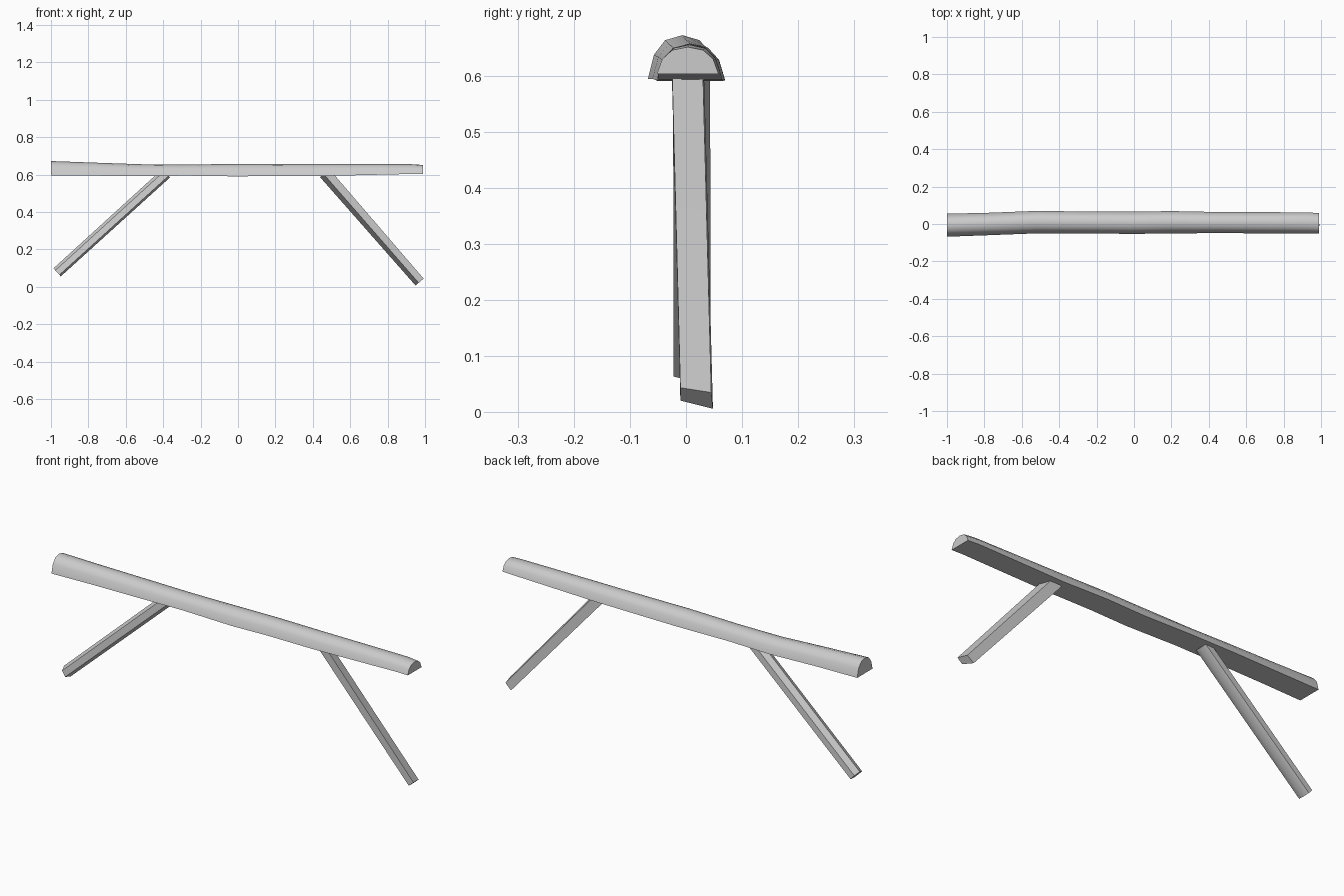
import bpy, bmesh, math
from mathutils import Vector

cube = bpy.data.objects.get("Cube")
if cube:
    bpy.data.objects.remove(cube, do_unlink=True)

grey = bpy.data.materials.new("plain grey")
grey.use_nodes = True
colour = (0.6, 0.6, 0.6, 1)
grey.diffuse_color = colour
grey.node_tree.nodes["Principled BSDF"].inputs["Base Color"].default_value = colour


def loft(name, rings, angle):
    """Skin a list of closed rings and cap both ends."""
    bm = bmesh.new()
    rows = [[bm.verts.new(p) for p in ring] for ring in rings]
    n = len(rows[0])
    for a, b in zip(rows, rows[1:]):
        for i in range(n):
            j = (i + 1) % n
            bm.faces.new((a[i], a[j], b[j], b[i]))
    bm.faces.new(rows[0])
    bm.faces.new(rows[-1])
    bmesh.ops.recalc_face_normals(bm, faces=bm.faces)
    mesh = bpy.data.meshes.new(name)
    bm.to_mesh(mesh)
    bm.free()
    mesh.materials.append(grey)
    obj = bpy.data.objects.new(name, mesh)
    bpy.context.collection.objects.link(obj)
    bpy.ops.object.select_all(action='DESELECT')
    obj.select_set(True)
    bpy.context.view_layer.objects.active = obj
    bpy.ops.object.shade_smooth_by_angle(angle=math.radians(angle))
    return obj


# Half-log beam: x, front y, back y, underside z, top z
stations = [
    (-1.0, -.068, .055, .594, .672), (-.78, -.06, .06, .594, .664),
    (-.52, -.05, .07, .591, .655), (-.28, -.05, .067, .594, .653),
    (0, -.053, .066, .59, .657), (.2, -.05, .069, .593, .657),
    (.45, -.049, .064, .592, .657), (.75, -.05, .063, .599, .656),
    (.93, -.05, .062, .603, .655), (.99, -.052, .058, .603, .651),
]


def half_log(x, front, back, low, top):
    mid, half = (front + back) / 2, (back - front) / 2
    ring = []
    for i in range(7):
        t = math.pi * i / 6
        flare = .95 if i in (1, 5) else 1
        ring.append((x, mid - half * flare * math.cos(t),
                     low + (top - low) * math.sin(t) ** .85 if 0 < i < 6 else low))
    return ring


loft("half_log_beam", [half_log(*s) for s in stations], 42)


# Diagonal braces: section points are (across y, out from the upper face)
def brace(name, foot, head, section, head_scale, angle):
    foot, head = Vector(foot), Vector(head)
    along = (head - foot).normalized()
    up = Vector((-along.z, 0, along.x))
    if up.z < 0:
        up.negate()
    rings = []
    for t in (0, .35, .7, 1.02):
        s = 1 + (head_scale - 1) * t
        centre = foot.lerp(head, t)
        rings.append([centre + Vector((0, y, 0)) + up * n * s for y, n in section])
    loft(name, rings, angle)


brace("left_brace", (.972, .019, .026), (.475, .004, .597),
      [(-.029, .027), (.026, .014), (.029, -.03), (-.029, -.008)], 1.15, 25)
brace("right_brace", (-.967, .011, .077), (-.395, .01, .597),
      [(-.033, -.018), (0, -.029), (.033, -.018),
       (.031, .012), (.004, .029), (-.028, .014)], 1.05, 45)
